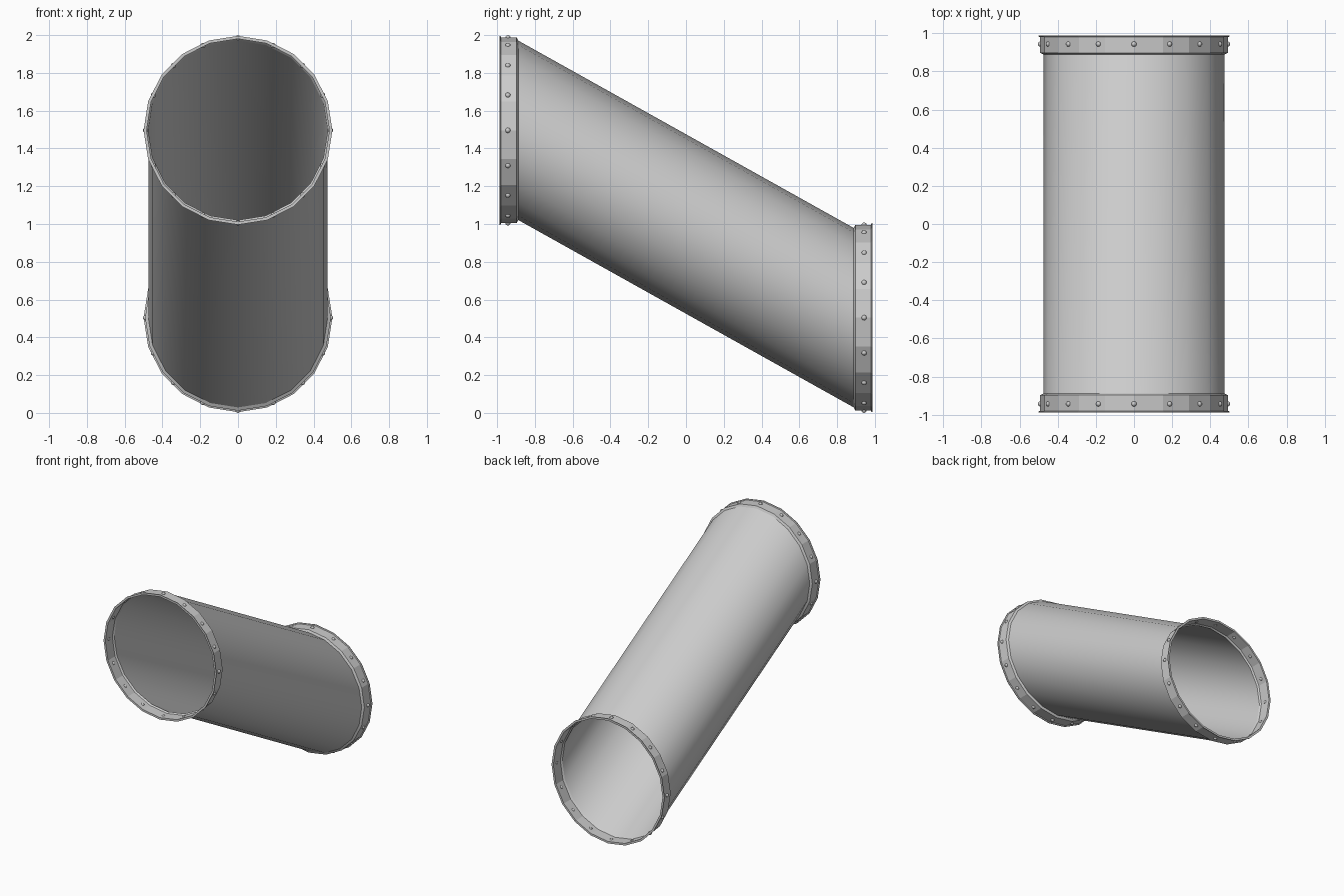
import bpy, bmesh, math
from mathutils import Vector

if "Cube" in bpy.data.objects:
    bpy.data.objects.remove(bpy.data.objects["Cube"])

SIDES = 20
RIVETS = 16
DROP = 0.496          # half the height offset between the two ends
END_Y = 0.888         # where the sloped tube meets each collar


def loft(name, rings, angle):
    """Skin open rings given as (radius, y, z centre)."""
    bm = bmesh.new()
    loops = []
    for r, y, z in rings:
        loops.append([bm.verts.new((r * math.sin(2 * math.pi * i / SIDES), y,
                                    z + r * math.cos(2 * math.pi * i / SIDES)))
                      for i in range(SIDES)])
    for a, b in zip(loops, loops[1:]):
        for i in range(SIDES):
            j = (i + 1) % SIDES
            bm.faces.new((a[i], a[j], b[j], b[i]))
    # point the normals away from the pipe axis (first face is on the outside, at the top)
    bm.normal_update()
    bm.faces.ensure_lookup_table()
    if bm.faces[0].normal.z < 0:
        bmesh.ops.reverse_faces(bm, faces=bm.faces[:])
    bmesh.ops.remove_doubles(bm, verts=bm.verts[:], dist=0.0001)
    return finish(name, bm, angle)


def finish(name, bm, angle):
    mesh = bpy.data.meshes.new(name)
    bm.to_mesh(mesh)
    bm.free()
    obj = bpy.data.objects.new(name, mesh)
    bpy.context.collection.objects.link(obj)
    bpy.ops.object.select_all(action='DESELECT')
    obj.select_set(True)
    bpy.context.view_layer.objects.active = obj
    bpy.ops.object.shade_smooth_by_angle(angle=math.radians(angle))
    return obj


# sloped tube, cut vertically at both ends
loft("sloped_tube", [(0.475, -END_Y, 1 + DROP), (0.475, END_Y, 1 - DROP)], 30)

for side, label in ((-1, "upper"), (1, "lower")):
    zc = 1 - side * DROP

    # flared collar with a thin outer lip
    profile = [(0.492, 0.897), (0.492, 0.979), (0.5, 0.982), (0.5, 0.988),
               (0.484, 0.988), (0.484, 0.9), (0.475, END_Y), (0.492, 0.897)]
    loft(label + "_collar", [(r, side * y, zc) for r, y in profile], 15)

    # ring of rivets around the collar
    bm = bmesh.new()
    step = 2 * math.pi / SIDES
    for i in range(RIVETS):
        a = 2 * math.pi * i / RIVETS
        off = a % step - step / 2
        r = 0.49 * math.cos(step / 2) / math.cos(off)
        new = bmesh.ops.create_uvsphere(bm, u_segments=10, v_segments=6, radius=0.014)
        bmesh.ops.translate(bm, verts=new["verts"],
                            vec=(r * math.sin(a), side * 0.943, zc + r * math.cos(a)))
    finish(label + "_rivets", bm, 60)
